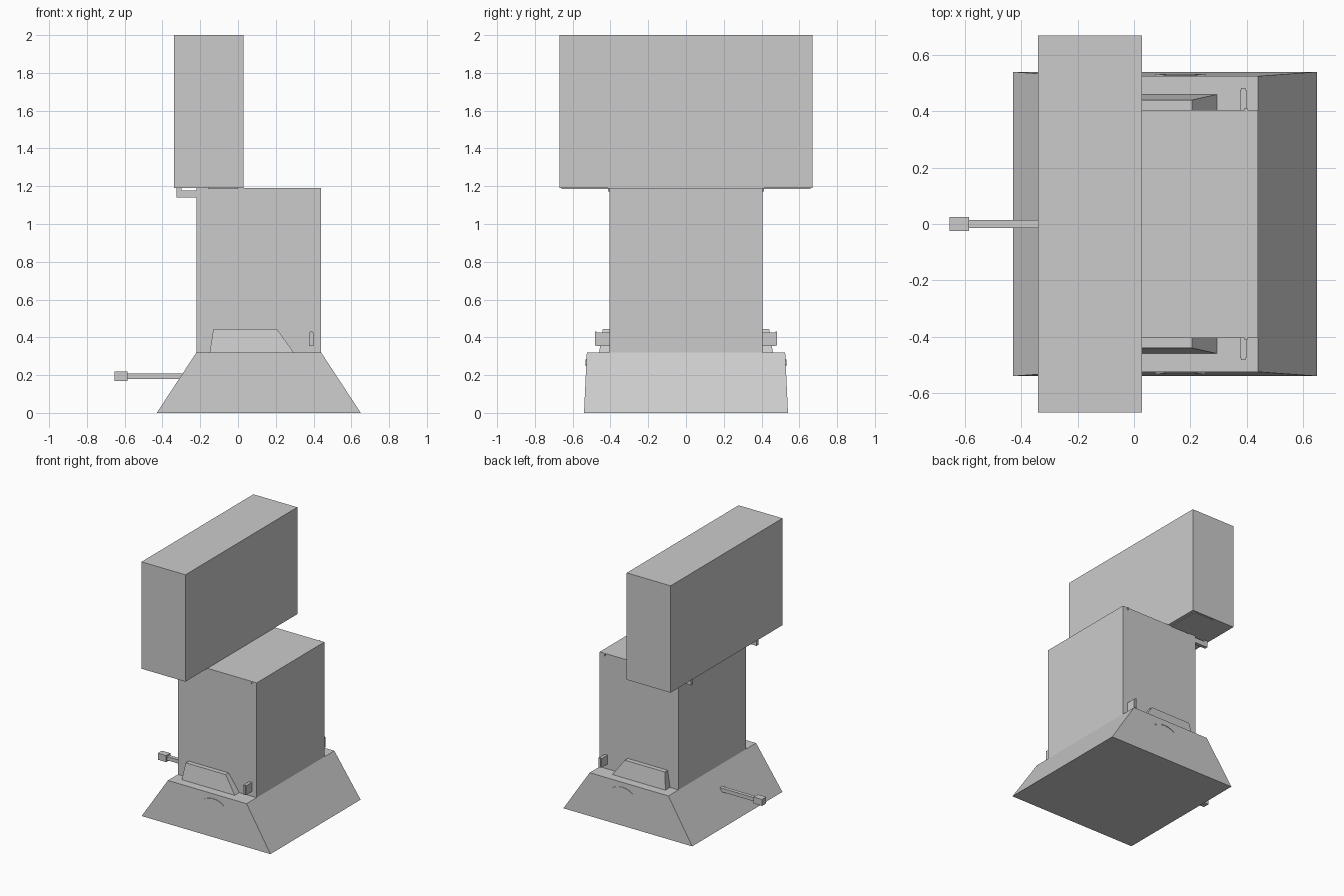
import bpy, math

if "Cube" in bpy.data.objects:
    bpy.data.objects.remove(bpy.data.objects["Cube"])


def mesh_object(name, verts, faces):
    me = bpy.data.meshes.new(name)
    me.from_pydata(verts, [], faces)
    me.update()
    ob = bpy.data.objects.new(name, me)
    bpy.context.collection.objects.link(ob)
    return ob


def frustum(name, low, high, z0, z1):
    """Box whose bottom and top rectangles are (x0, x1, y0, y1)."""
    verts = []
    for (x0, x1, y0, y1), z in ((low, z0), (high, z1)):
        verts += [(x0, y0, z), (x1, y0, z), (x1, y1, z), (x0, y1, z)]
    faces = [(3, 2, 1, 0), (4, 5, 6, 7)]
    faces += [(i, (i + 1) % 4, (i + 1) % 4 + 4, i + 4) for i in range(4)]
    return mesh_object(name, verts, faces)


def box(name, x0, x1, y0, y1, z0, z1):
    r = (x0, x1, y0, y1)
    return frustum(name, r, r, z0, z1)


def mirror_y(ob):
    ob.modifiers.new("mirror", 'MIRROR').use_axis = (False, True, False)
    return ob


def base_y(z):
    # y of the sloping base side at height z
    return -0.54 + 0.015 * z / 0.32


def arc_rim(name, cx, cz, r0, r1, half_angle, lift, n=12):
    """Thin curved strip lying on the base side."""
    verts = []
    for i in range(n + 1):
        a = math.radians(90 + half_angle * (1 - 2 * i / n))
        for r, d in ((r0, 0.003), (r1, 0.003), (r1, -lift), (r0, -lift)):
            z = cz + r * math.sin(a)
            verts.append((cx + r * math.cos(a), base_y(z) + d, z))
    faces = [(0, 1, 2, 3), tuple(4 * n + k for k in (3, 2, 1, 0))]
    for i in range(n):
        for k in range(4):
            j = (k + 1) % 4
            faces.append((4 * i + k, 4 * i + 4 + k, 4 * i + 4 + j, 4 * i + j))
    return mesh_object(name, verts, faces)


# Main volumes
frustum("base", (-0.43, 0.65, -0.54, 0.54), (-0.22, 0.44, -0.525, 0.525), 0, 0.32)
box("body", -0.22, 0.44, -0.405, 0.405, 0.32, 1.19)
box("head", -0.34, 0.028, -0.67, 0.67, 1.19, 2.0)
box("head_bottom_ridge", -0.16, 0.0, -0.66, 0.66, 1.185, 1.19)

# Rear lever
box("lever_bar", -0.585, -0.29, -0.014, 0.014, 0.18, 0.208)
box("lever_knob", -0.655, -0.585, -0.025, 0.025, 0.17, 0.219)

# Sloped side housings
mirror_y(frustum("side_housing", (-0.15, 0.295, -0.46, -0.405),
                 (-0.13, 0.205, -0.44, -0.405), 0.32, 0.445))

# Side clips with a small outer lip
mirror_y(box("side_clip", 0.376, 0.399, -0.475, -0.405, 0.355, 0.425))
mirror_y(box("side_clip_lip", 0.38, 0.395, -0.482, -0.475, 0.358, 0.43))

# Hooks behind the body, under the head
mirror_y(box("hook_arm", -0.30, -0.22, -0.404, -0.38, 1.14, 1.178))
mirror_y(box("hook_end", -0.326, -0.30, -0.404, -0.38, 1.14, 1.19))

# Small catches at the top of the body
mirror_y(box("top_catch", 0.393, 0.403, -0.412, -0.405, 1.172, 1.19))

# Curved rims on the base sides
mirror_y(arc_rim("side_rim", 0.165, 0.135, 0.14, 0.15, 36, 0.004))
